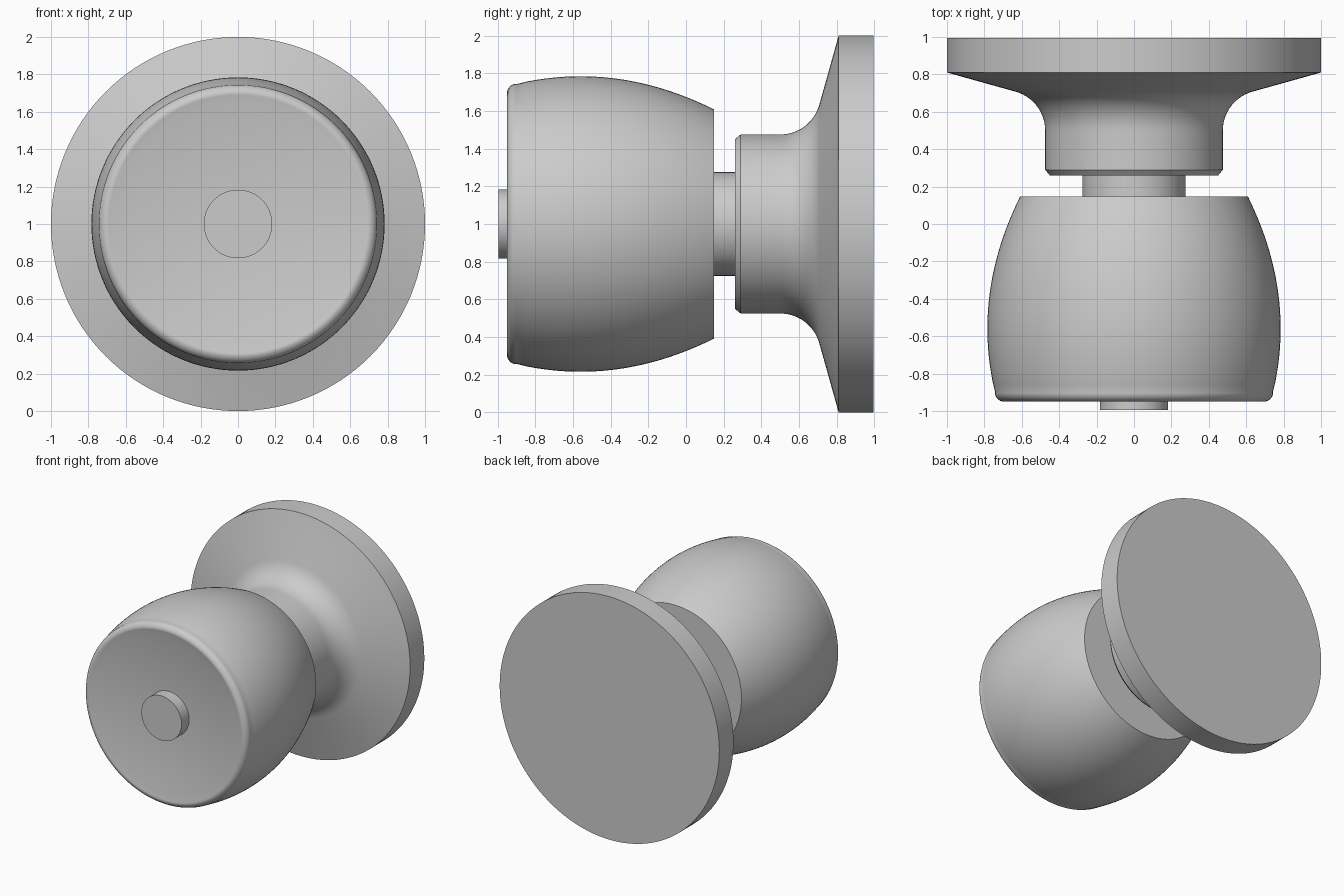
import bpy, bmesh, math

if "Cube" in bpy.data.objects:
    bpy.data.objects.remove(bpy.data.objects["Cube"])

SEG = 128
metal = bpy.data.materials.new("satin_grey_metal")
metal.diffuse_color = (0.6, 0.6, 0.6, 1)
metal.use_nodes = True
metal.node_tree.nodes["Principled BSDF"].inputs["Base Color"].default_value = metal.diffuse_color


def arc(cx, cy, r, a0, a1, n):
    """Points of a circular arc in (radius, y) space, angles in degrees."""
    out = []
    for i in range(n + 1):
        a = math.radians(a0 + (a1 - a0) * i / n)
        out.append((cx + r * math.cos(a), cy + r * math.sin(a)))
    return out


def lathe(name, profile):
    """Spin an axis-to-axis (radius, y) profile around the y axis at z = 1."""
    bm = bmesh.new()
    rings = []
    for r, y in profile:
        if r < 1e-6:
            rings.append([bm.verts.new((0, y, 1))])
        else:
            rings.append([bm.verts.new((r * math.cos(2 * math.pi * i / SEG), y,
                                        1 + r * math.sin(2 * math.pi * i / SEG)))
                          for i in range(SEG)])
    for a, b in zip(rings, rings[1:]):
        for i in range(SEG):
            j = (i + 1) % SEG
            if len(a) == 1:
                bm.faces.new((a[0], b[i], b[j]))
            elif len(b) == 1:
                bm.faces.new((a[i], b[0], a[j]))
            else:
                bm.faces.new((a[i], b[i], b[j], a[j]))
    bmesh.ops.recalc_face_normals(bm, faces=bm.faces)
    me = bpy.data.meshes.new(name)
    bm.to_mesh(me)
    bm.free()
    me.materials.append(metal)
    ob = bpy.data.objects.new(name, me)
    bpy.context.collection.objects.link(ob)
    bpy.ops.object.select_all(action='DESELECT')
    ob.select_set(True)
    bpy.context.view_layer.objects.active = ob
    bpy.ops.object.shade_smooth_by_angle(angle=math.radians(25))
    return ob


# Wall plate: flat disc, shallow cone, concave sweep into a collar
cone_a = math.degrees(math.atan2(0.1, 0.36))       # slope of the cone
R = 0.215                                          # sweep radius
sweep = arc(0.475 + R, 0.50, R, 180, 90 + cone_a, 14)
lathe("wall_plate", [(0, 0.26), (0.45, 0.26), (0.475, 0.29)] + sweep
      + [(1, 0.81), (1, 0.995), (0, 0.995)])

# Neck between collar and knob
lathe("neck", [(0, 0.12), (0.275, 0.12), (0.275, 0.28), (0, 0.28)])

# Knob: dished front, rounded rim, bulging barrel, flat back
dish = [(0.69 * i / 16, -0.948 + 0.055 * (1 - (i / 16) ** 2)) for i in range(17)]
rim = arc(0.694, -0.90, 0.05, -85, 8, 8)
barrel = []
for i in range(1, 33):
    y = -0.89 + (0.148 + 0.89) * i / 32
    barrel.append((0.784 - 0.35 * (y + 0.56) ** 2, y))
lathe("knob", dish + rim + barrel + [(0, 0.148)])

# Lock button in the middle of the dish
lathe("lock_button", [(0, -0.995), (0.183, -0.995), (0.183, -0.87), (0, -0.87)])
